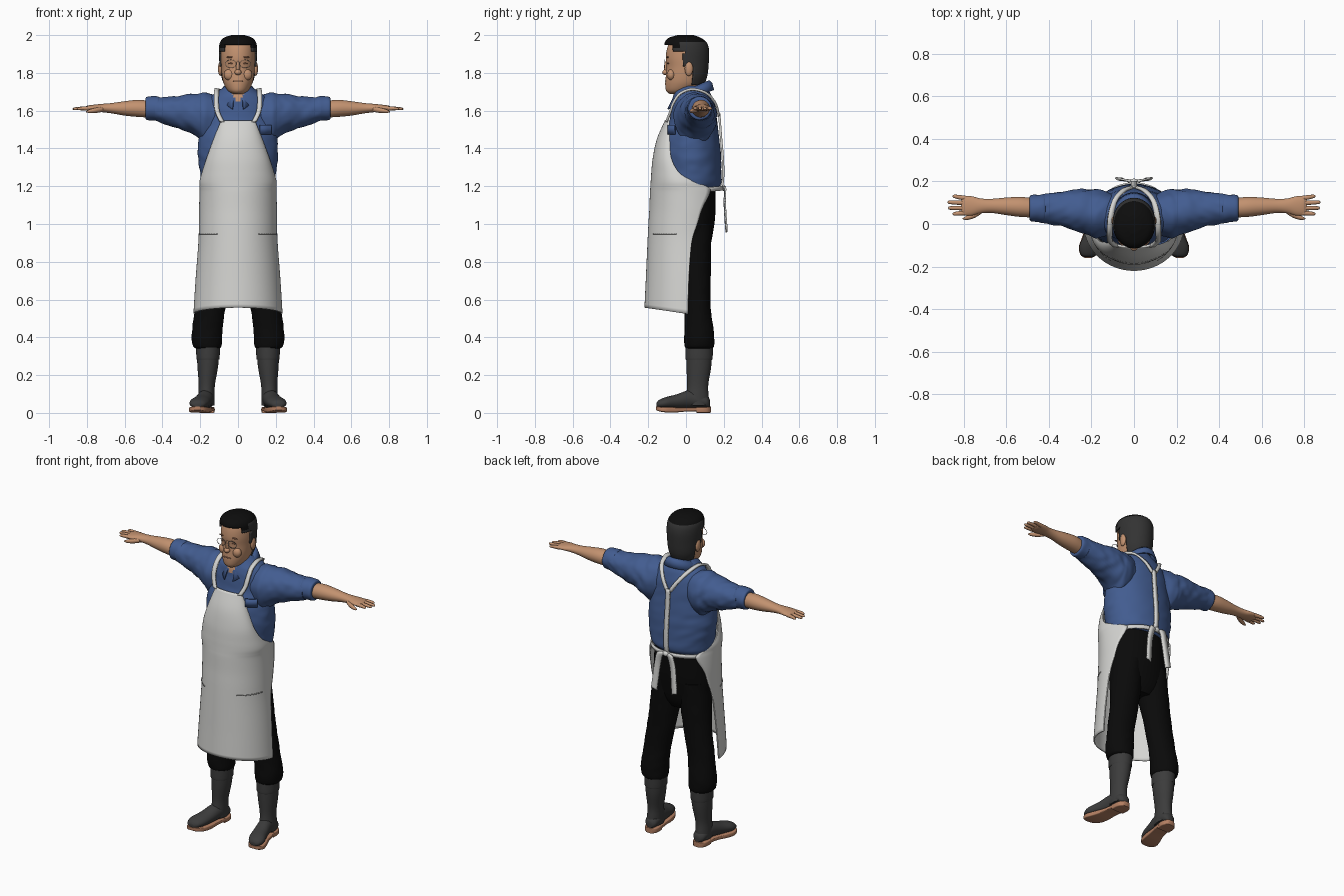
import bpy, bmesh, math
from mathutils import Vector, noise

def material(name, *rgb):
    m = bpy.data.materials.new(name)
    m.diffuse_color = (*rgb, 1)
    return m

SKIN = material("skin", .54, .285, .16)
LIP = material("dark_skin", .36, .17, .10)
HAIR = material("hair_side_grey", .033, .033, .033)
BLACK = material("hair_top_black", .004, .004, .004)
SHIRT = material("shirt_blue", .055, .108, .28)
APRON = material("apron_white", .66, .66, .64)
SEAM = material("seam_grey", .33, .33, .32)
PANTS = material("trouser_black", .003, .003, .003)
BOOT = material("boot_grey", .045, .045, .045)
SOLE = material("sole_tan", .45, .21, .12)

def finish(name, bm, mats, angle=50):
    bmesh.ops.recalc_face_normals(bm, faces=bm.faces)
    me = bpy.data.meshes.new(name)
    bm.to_mesh(me)
    bm.free()
    for m in mats:
        me.materials.append(m)
    me.polygons.foreach_set("use_smooth", [True] * len(me.polygons))
    me.set_sharp_from_angle(angle=math.radians(angle))
    ob = bpy.data.objects.new(name, me)
    bpy.context.collection.objects.link(ob)
    return ob

def smooth_rows(rows, k):
    """Catmull-Rom interpolation of tuples."""
    out = []
    for i in range(len(rows) - 1):
        a, b, c, d = (rows[max(i - 1, 0)], rows[i], rows[i + 1], rows[min(i + 2, len(rows) - 1)])
        for j in range(k):
            t = j / k
            out.append(tuple(.5 * (2 * q + (r - p) * t + (2 * p - 5 * q + 4 * r - s) * t * t
                       + (3 * q - p - 3 * r + s) * t ** 3) for p, q, r, s in zip(a, b, c, d)))
    return out + [tuple(rows[-1])]

def grid(bm, pts, closed):
    vs = [[bm.verts.new(p) for p in row] for row in pts]
    n = len(vs[0])
    for a, b in zip(vs, vs[1:]):
        for i in range(n if closed else n - 1):
            j = (i + 1) % n
            bm.faces.new((a[i], a[j], b[j], b[i]))
    return vs

def loft(name, axis, rows, mats, n=32, k=5, p=2, side=1, fold=0, keep=None, rule=None, angle=50):
    """Skin rows of (position, centre 1, centre 2, radius 1, radius 2) along an axis."""
    bm, pts = bmesh.new(), []
    for t, c1, c2, r1, r2 in smooth_rows(rows, k):
        ring = []
        for i in range(n):
            a = 2 * math.pi * i / n
            c, s = math.cos(a), math.sin(a)
            u = math.copysign(abs(c) ** (2 / p), c)
            v = math.copysign(abs(s) ** (2 / p), s)
            f = 1
            if fold:
                q = Vector((t * 22 + c * 2, s * 2.5, t * 9 - c))
                f += fold * noise.noise(q)
            u, v = c1 + max(r1, .001) * u * f, c2 + max(r2, .001) * v * f
            x, y, z = {"x": (t, u, v), "y": (u, t, v), "z": (u, v, t)}[axis]
            ring.append((x * side, y, z))
        pts.append(ring)
    vs = grid(bm, pts, True)
    bm.faces.new(vs[0])
    bm.faces.new(vs[-1])
    if keep:
        bad = [f for f in bm.faces if not keep(f.calc_center_median())]
        bmesh.ops.delete(bm, geom=bad, context="FACES")
    if rule:
        for f in bm.faces:
            f.material_index = rule(f.calc_center_median())
    return finish(name, bm, mats, angle)

def fb(z, rx, front, back):
    return (z, 0, (front + back) / 2, rx, (back - front) / 2)

def thicken(ob, t, offset=0):
    m = ob.modifiers.new("thickness", "SOLIDIFY")
    m.thickness, m.offset = t, offset
    return ob

def ribbon(name, path, width, mat, t=.008, k=5, side=1):
    w = Vector(width) / 2
    bm = bmesh.new()
    pts = [Vector(p) for p in smooth_rows(path, k)]
    grid(bm, [[((p + s * w).x * side, (p + s * w).y, (p + s * w).z) for s in (-1, 1)] for p in pts], False)
    return thicken(finish(name, bm, [mat]), t)

def blob(name, loc, size, mat):
    bm = bmesh.new()
    bmesh.ops.create_uvsphere(bm, u_segments=20, v_segments=12, radius=1)
    for v in bm.verts:
        v.co = Vector(loc) + Vector(a * b for a, b in zip(v.co, size))
    return finish(name, bm, [mat])

# Head, neck and hair
loft("head", "z", [fb(1.688, .025, -.085, -.02), fb(1.705, .053, -.105, .04), fb(1.74, .074, -.11, .085),
     fb(1.78, .084, -.107, .10), fb(1.83, .089, -.103, .112), fb(1.88, .092, -.107, .116),
     fb(1.93, .09, -.10, .112), fb(1.96, .08, -.085, .10), fb(1.985, .05, -.05, .06)], [SKIN], 40)
loft("neck", "z", [fb(1.6, .06, -.04, .10), fb(1.68, .058, -.042, .10), fb(1.78, .06, -.04, .10)], [SKIN])

def hairline(c):
    if c.y < -.012:
        return c.z > (1.915 if abs(c.x) > .078 else 1.948)
    return c.z > (1.83 if c.y < .035 else 1.735)

hair = loft("hair", "z", [fb(1.72, .068, -.08, .088), fb(1.78, .092, -.10, .112), fb(1.86, .099, -.11, .121),
            fb(1.92, .101, -.113, .122), fb(1.96, .096, -.113, .11), fb(1.985, .076, -.092, .08),
            fb(2.0, .035, -.045, .04)], [HAIR, BLACK], 64, 9, keep=hairline,
            rule=lambda c: int(c.z > 1.965 or (c.y < -.03 and c.z > 1.93)))
thicken(hair, .012, -1)

# Face details
blob("nose_tip", (0, -.108, 1.803), (.018, .018, .015), SKIN)
blob("nose_bridge", (0, -.102, 1.83), (.010, .014, .035), SKIN)
blob("mouth", (0, -.107, 1.757), (.027, .004, .004), LIP)
for s in (-1, 1):
    blob("ear", (s * .094, .015, 1.822), (.012, .022, .038), SKIN)
    blob("eye", (s * .037, -.095, 1.85), (.015, .005, .004), LIP)
    blob("eyebrow", (s * .04, -.097, 1.883), (.024, .005, .004), LIP)
    blob("cheek", (s * .045, -.078, 1.79), (.03, .022, .03), SKIN)
    rim = [(s * .038 + .029 * math.cos(a * math.pi / 10), -.112, 1.848 + .021 * math.sin(a * math.pi / 10))
           for a in range(21)]
    ribbon("glasses_rim", rim, (0, .002, 0), SEAM, .002, 1)

# Shirt: body with open neck, collar, sleeves, cuffs
loft("shirt_body", "z", [fb(1.185, .18, -.11, .162), fb(1.215, .192, -.12, .186), fb(1.28, .202, -.125, .188),
     fb(1.36, .212, -.125, .185), fb(1.45, .208, -.12, .176), fb(1.55, .192, -.088, .165),
     fb(1.62, .18, -.078, .155), fb(1.67, .15, -.07, .14), fb(1.70, .11, -.06, .125), fb(1.73, .068, -.045, .108)],
     [SHIRT, SKIN], 72, 8, fold=.02, rule=lambda c: int(c.y < 0 and abs(c.x) < (c.z - 1.63) * .5))
bm, rows = bmesh.new(), []
for i in range(41):
    a = .28 + (2 * math.pi - .56) * i / 40
    s, c = math.sin(a), math.cos(a)
    top, drop = 1.722 - .036 * c, max(c, 0) ** 4
    rows.append([(.062 * s, .035 - .085 * c, top), (.082 * s, .035 - .10 * c, top - .012),
                 (.10 * s, .035 - (.11 + .03 * drop) * c, top - .05 - .035 * drop)])
grid(bm, rows, False)
thicken(finish("collar", bm, [SHIRT]), .008)
ribbon("chest_pocket", [(.115, -.094, 1.5), (.145, -.083, 1.5), (.175, -.06, 1.5)], (0, 0, .05), SHIRT)

for s in (-1, 1):
    loft("sleeve", "x", [(.08, .045, 1.57, .09, .11), (.17, .05, 1.56, .112, .135), (.21, .055, 1.573, .108, .118),
         (.26, .062, 1.587, .10, .10), (.34, .07, 1.593, .082, .082), (.44, .072, 1.608, .066, .062)],
         [SHIRT], 40, 8, side=s, fold=.07)
    loft("cuff", "x", [(.415, .072, 1.61, .055, .055), (.42, .072, 1.61, .066, .064), (.45, .073, 1.612, .064, .064),
         (.485, .074, 1.612, .06, .06), (.49, .074, 1.612, .045, .045)], [SHIRT], side=s, fold=.04)
    # Forearm and hand
    loft("forearm", "x", [(.46, .075, 1.607, .044, .044), (.53, .08, 1.612, .047, .045), (.6, .083, 1.612, .041, .038),
         (.67, .085, 1.613, .033, .027), (.72, .085, 1.614, .035, .022), (.76, .085, 1.614, .045, .018),
         (.795, .086, 1.613, .046, .014), (.81, .086, 1.612, .038, .008)], [SKIN], side=s)
    for y, tip, fan in ((.052, .852, -.004), (.075, .872, 0), (.098, .875, .004), (.121, .852, .009)):
        loft("finger", "x", [(.785, y, 1.612, .011, .011), (.82, y + fan / 2, 1.612, .0105, .010),
             (tip - .008, y + fan, 1.61, .008, .007), (tip, y + fan, 1.609, .002, .002)], [SKIN], 12, 3, side=s)
    loft("thumb", "x", [(.715, .065, 1.608, .016, .014), (.75, .042, 1.602, .014, .014),
         (.785, .029, 1.597, .010, .010), (.805, .025, 1.594, .002, .002)], [SKIN], 12, 4, side=s)

# Trousers
loft("trouser_hips", "z", [fb(.82, .09, -.02, .10), fb(.87, .16, -.045, .125), fb(.95, .182, -.07, .142),
     fb(1.05, .182, -.095, .155), fb(1.21, .172, -.10, .155)], [PANTS])
for s in (-1, 1):
    loft("trouser_leg", "z", [(.342, .16, .07, .066, .07), (.355, .163, .07, .076, .078), (.4, .165, .07, .081, .08),
         (.46, .16, .068, .08, .075), (.55, .148, .062, .081, .07), (.7, .122, .058, .086, .072),
         (.85, .102, .045, .09, .088), (1.0, .09, .035, .085, .10)], [PANTS], side=s, fold=.03)
    # Boots
    loft("boot_shaft", "z", [(.04, .168, .062, .043, .062), (.09, .167, .06, .043, .06), (.15, .165, .062, .043, .056),
         (.25, .16, .068, .055, .066), (.365, .158, .07, .062, .07)], [BOOT], side=s)
    loft("boot_cuff_band", "z", [(.285, .159, .069, .058, .069), (.29, .159, .069, .061, .072),
         (.36, .158, .07, .065, .073)], [BOOT], side=s)
    loft("boot_foot", "y", [(.126, .165, .05, .02, .02), (.11, .166, .058, .037, .033), (.07, .167, .066, .043, .042),
         (.02, .173, .073, .043, .048), (-.05, .189, .06, .047, .038), (-.105, .205, .053, .051, .031),
         (-.142, .212, .047, .038, .022), (-.155, .214, .042, .018, .012)], [BOOT], side=s)
    loft("boot_sole", "y", [(.07, .167, .019, .043, .01), (.0, .178, .018, .043, .011), (-.06, .192, .016, .051, .014),
         (-.11, .206, .017, .053, .014), (-.145, .213, .021, .038, .012), (-.159, .215, .024, .016, .009)],
         [SOLE], p=7, side=s)
    loft("boot_heel", "y", [(.132, .165, .017, .02, .016), (.115, .166, .016, .037, .016), (.09, .167, .016, .044, .016),
         (.055, .169, .016, .043, .016)], [SOLE], p=7, side=s)

# Apron: rows of (z, half width, front y, side y, back edge y)
APRON_ROWS = smooth_rows([(1.547, .086, -.108, -.088, -.088), (1.45, .125, -.15, -.088, -.085),
    (1.35, .162, -.172, -.08, -.078), (1.27, .188, -.18, -.05, -.035), (1.225, .2, -.183, -.03, .04),
    (1.195, .2, -.185, -.02, .115), (1.165, .2, -.187, -.01, .125), (1.08, .202, -.19, 0, .085),
    (1.0, .203, -.195, 0, .06), (.9, .206, -.2, 0, .03), (.7, .221, -.209, 0, .015), (.525, .232, -.216, 0, .01)], 5)

def apron_point(row, u):
    z, rx, f, c, e = row
    a = max(-1, min(1, u / .8)) * math.pi / 2
    d = max(0, abs(u) - .8) / .2 * (e - c)
    x = rx * math.sin(a) - math.copysign(2.2 * d * d, u)
    hem = .032 * math.cos(a) * max(0, (.7 - z) / .175)
    return (x, c + (f - c) * math.cos(a) + d, z + hem)

bm = bmesh.new()
grid(bm, [[apron_point(r, i / 30) for i in range(-30, 31)] for r in APRON_ROWS], False)
thicken(finish("apron", bm, [APRON]), .008)
pocket_row = min(APRON_ROWS, key=lambda r: abs(r[0] - .94))
for s in (-1, 1):
    seam = [Vector(apron_point(pocket_row, s * u)) * 1.0 + Vector((s * .003, -.003, 0))
            for u in (.28, .36, .44, .52, .6, .68)]
    ribbon("pocket_seam", seam, (0, 0, .005), SEAM, .005, 2)
    # Straps, waist tie and bow tails
    ribbon("shoulder_strap", [(.085, -.104, 1.54), (.108, -.084, 1.59), (.115, -.067, 1.64), (.114, -.03, 1.69),
           (.11, .035, 1.712), (.09, .11, 1.69), (.05, .157, 1.635), (.008, .174, 1.57)],
           (.025, 0, .004), APRON, .012, side=s)
    ribbon("waist_tie", [(.158, .115, 1.182), (.13, .145, 1.185), (.075, .178, 1.188), (0, .196, 1.19)],
           (0, 0, .024), APRON, side=s)
    ribbon("bow_tail", [(.008, .196, 1.19), (.035, .207, 1.185), (.052, .205, 1.12), (.062, .209, 1.04),
           (.07, .215, .96)], (.036, .004, .012), APRON, side=s)
ribbon("back_strap", [(0, .176, 1.585), (0, .186, 1.45), (0, .194, 1.36), (0, .197, 1.28), (0, .194, 1.22),
       (0, .182, 1.185)], (.026, 0, 0), APRON, .012)
blob("bow_knot", (0, .2, 1.19), (.018, .013, .015), APRON)
